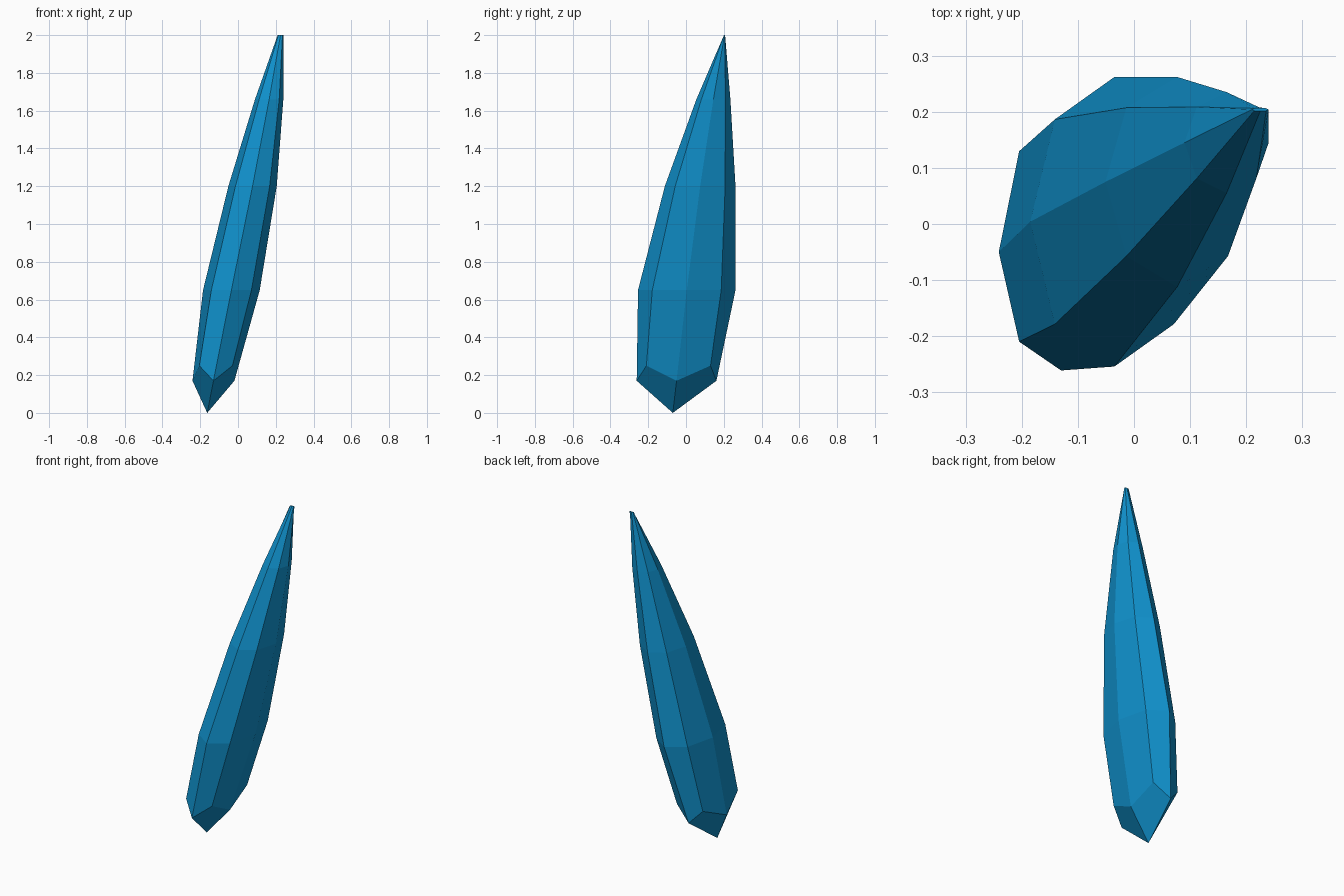
import bpy, bmesh
from math import cos, sin, pi

if "Cube" in bpy.data.objects:
    bpy.data.objects.remove(bpy.data.objects["Cube"])

SIDES = 8
# rings: centre x, centre y, z, radius x, radius y
RINGS = [
    (-0.035, 0.004, 0.65, 0.150, 0.258),
    (0.077, 0.075, 1.20, 0.128, 0.187),
    (0.165, 0.145, 1.66, 0.075, 0.090),
    (0.225, 0.204, 2.00, 0.015, 0.003),
]
# zigzag base ring: low corners on the axes, high corners on the diagonals
LOW = (-0.130, -0.050, 0.17, 0.111, 0.211)
HIGH = (-0.117, -0.040, 0.25, 0.124, 0.240)

bm = bmesh.new()


def corner(ring, i):
    cx, cy, z, rx, ry = ring
    a = 2 * pi * i / SIDES
    return bm.verts.new((cx + rx * cos(a), cy + ry * sin(a), z))


loops = [[corner(HIGH if i % 2 else LOW, i) for i in range(SIDES)]]
loops += [[corner(r, i) for i in range(SIDES)] for r in RINGS]

# long tapering sides
for a, b in zip(loops, loops[1:]):
    for i in range(SIDES):
        j = (i + 1) % SIDES
        bm.faces.new((a[i], a[j], b[j], b[i]))
bm.faces.new(loops[-1])

# four kite facets meeting at the bottom point
point = bm.verts.new((-0.163, -0.07, 0))
base = loops[0]
for i in range(0, SIDES, 2):
    bm.faces.new((point, base[(i + 2) % SIDES], base[i + 1], base[i]))

bmesh.ops.recalc_face_normals(bm, faces=bm.faces)
mesh = bpy.data.meshes.new("crystal_shard")
bm.to_mesh(mesh)
bm.free()
shard = bpy.data.objects.new("crystal_shard", mesh)
bpy.context.collection.objects.link(shard)

# blue crystal colour
blue = bpy.data.materials.new("crystal_blue")
blue.diffuse_color = (0.005, 0.28, 0.6, 1)
blue.use_nodes = True
blue.node_tree.nodes["Principled BSDF"].inputs["Base Color"].default_value = blue.diffuse_color
mesh.materials.append(blue)
